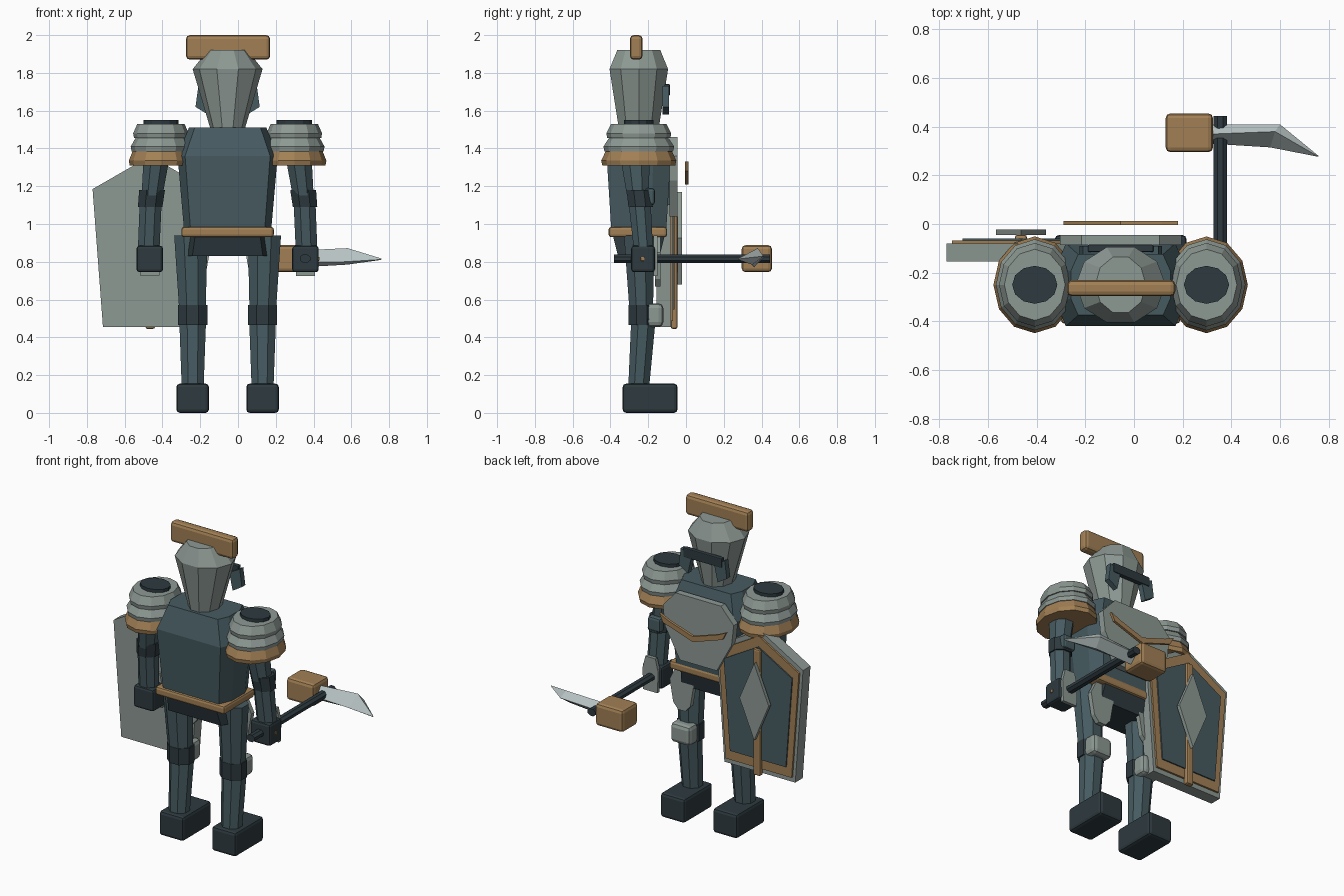
import bpy, bmesh, math
from mathutils import Vector

if "Cube" in bpy.data.objects:
    bpy.data.objects.remove(bpy.data.objects["Cube"])

CX, CY = -0.055, -0.25          # body axis


def material(name, rgb):
    m = bpy.data.materials.new(name)
    m.diffuse_color = (*rgb, 1)
    m.use_nodes = True
    m.node_tree.nodes["Principled BSDF"].inputs["Base Color"].default_value = m.diffuse_color
    return m


TEAL = material("teal cloth", (0.062, 0.105, 0.12))
DARK = material("dark leather", (0.027, 0.042, 0.05))
GRAY = material("gray steel", (0.27, 0.32, 0.295))
TAN = material("bronze", (0.36, 0.215, 0.09))
PALE = material("pale blade", (0.48, 0.55, 0.55))


def make(name, verts, faces, mat, bevel=0.0):
    me = bpy.data.meshes.new(name)
    me.from_pydata([tuple(v) for v in verts], [], faces)
    bm = bmesh.new()
    bm.from_mesh(me)
    bmesh.ops.recalc_face_normals(bm, faces=bm.faces)
    bm.to_mesh(me)
    bm.free()
    me.materials.append(mat)
    ob = bpy.data.objects.new(name, me)
    bpy.context.collection.objects.link(ob)
    if bevel:
        b = ob.modifiers.new("bevel", 'BEVEL')
        b.width, b.segments = bevel, 2
    return ob


def loft(name, rings, mat):
    """Skin closed rings of equal point count and cap both ends."""
    n = len(rings[0])
    faces = [(r * n + i, r * n + (i + 1) % n, (r + 1) * n + (i + 1) % n, (r + 1) * n + i)
             for r in range(len(rings) - 1) for i in range(n)]
    faces += [tuple(range(n)), tuple(range((len(rings) - 1) * n, len(rings) * n))]
    return make(name, [p for r in rings for p in r], faces, mat)


def ring(x, y, z, rx, ry, n, turn=0.0):
    return [(x + rx * math.cos(turn + math.tau * i / n),
             y + ry * math.sin(turn + math.tau * i / n), z) for i in range(n)]


def tube(name, levels, mat, n=8):
    """levels: (x, y, z, rx, ry) with flats facing the axes."""
    return loft(name, [ring(*l, n, math.pi / n) for l in levels], mat)


def box(name, x, y, z, mat, bevel=0.015):
    v = [(a, b, c) for a in x for b in y for c in z]
    f = [(0, 1, 3, 2), (4, 6, 7, 5), (0, 4, 5, 1), (2, 3, 7, 6), (0, 2, 6, 4), (1, 5, 7, 3)]
    return make(name, v, f, mat, bevel)


def plate(name, outline, y0, y1, mat):
    """Extrude an x-z outline along y."""
    return loft(name, [[(x, y, z) for x, z in outline] for y in (y0, y1)], mat)


def scaled(pts, s, c):
    return [(c[0] + (x - c[0]) * s, c[1] + (z - c[1]) * s) for x, z in pts]


def sym(half, cx):
    """Mirror a half outline (dx, z) about x = cx."""
    return [(cx + d, z) for d, z in half] + [(cx - d, z) for d, z in reversed(half) if d > 0]


# Helmet and crest
loft("helmet", [ring(CX, CY, z, rx, ry, 10) for z, rx, ry in
                ((1.50, 0.09, 0.11), (1.82, 0.185, 0.163), (1.92, 0.104, 0.12))], GRAY)
box("crest", (-0.275, 0.17), (-0.297, -0.23), (1.87, 2.0), TAN, 0.02)

# Visor bar with cheek guards
box("visor_bar", (-0.19, 0.08), (-0.115, -0.085), (1.68, 1.74), DARK, 0.005)
for s in (-1, 1):
    o = [(0.08, 1.69), (0.155, 1.73), (0.17, 1.62), (0.105, 1.58)]
    plate("cheek_guard", [(CX + s * d, z) for d, z in o], -0.125, -0.09, TEAL)


# Torso from chamfered rectangles
def octo(z, hx, hy):
    q = [(hx, hy * .45), (hx * .85, hy), (-hx * .85, hy), (-hx, hy * .45)]
    return [(CX + a, CY + b, z) for a, b in q + [(-a, -b) for a, b in q]]


loft("torso", [octo(0.96, 0.23, 0.145), octo(1.36, 0.265, 0.17), octo(1.51, 0.205, 0.125)], TEAL)
loft("hips", [octo(0.83, 0.22, 0.11), octo(0.95, 0.20, 0.14)], DARK)
box("belt", (-0.30, 0.19), (-0.41, -0.10), (0.93, 0.985), TAN)

# Chest plate with chevron
plate("chest_plate", sym([(0.16, 1.46), (0.25, 1.36), (0.235, 1.23), (0.13, 1.04)], CX),
      -0.087, -0.045, GRAY)
for s in (-1, 1):
    plate("chest_chevron", [(CX + s * d, z) for d, z in
                            ((0, 1.245), (0.17, 1.30), (0.235, 1.33), (0.21, 1.28), (0, 1.21))],
          -0.005, 0.012, TAN)
box("chest_mount", (CX - 0.06, CX + 0.06), (-0.12, -0.08), (1.1, 1.4), TEAL, 0)

for s in (-1, 1):
    side = "left" if s < 0 else "right"

    def X(d):
        return CX + s * d

    def span(d, w):
        return (X(d) - w, X(d) + w)

    # Pauldron tiers
    px = X(0.353)
    for name, z0, z1, r0, r1, mat in (
            ("rim", 1.31, 1.385, 0.170, 0.150, TAN), ("middle", 1.385, 1.455, 0.160, 0.135, GRAY),
            ("upper", 1.455, 1.53, 0.147, 0.125, GRAY), ("cap", 1.52, 1.55, 0.093, 0.093, DARK)):
        k = 0.84 if name == "cap" else 1.17
        b = z0 + 0.025
        rows = [(z0, r0 * 0.97), (b, r0), (z1, r1)] if name != "cap" else [(z0, r0), (z1, r1)]
        loft(f"{side}_shoulder_{name}", [ring(px, CY, z, r, r * k, 12) for z, r in rows], mat)

    # Arm, elbow, hand and gauntlet plate
    tube(f"{side}_upper_arm", [(X(.40), -.255, 1.15, .06, .062), (X(.375), -.27, 1.36, .075, .085)], TEAL)
    tube(f"{side}_forearm", [(X(.418), -.225, .86, .062, .055), (X(.405), -.25, 1.17, .063, .065)], TEAL)
    tube(f"{side}_elbow", [(X(.41), -.24, 1.09, .07, .07), (X(.40), -.25, 1.18, .074, .07)], DARK)
    box(f"{side}_elbow_guard", span(.40, .045), (-.22, -.165), (1.10, 1.19), TEAL)
    box(f"{side}_hand", span(.412, .07), (-.29, -.165), (.745, .885), DARK)
    plate(f"{side}_gauntlet_plate", sym([(.05, .725), (.055, .86), (.035, .94)], X(.412)),
          -.172, -.15, GRAY)

    # Leg, knee, tasset and foot
    tube(f"{side}_thigh", [(X(.185), -.235, .50, .074, .066), (X(.195), -.25, .94, .095, .085)], TEAL)
    tube(f"{side}_shin", [(X(.185), -.25, .14, .063, .06), (X(.185), -.225, .50, .077, .07)], TEAL)
    tube(f"{side}_knee_band", [(X(.185), -.235, .465, .084, .074), (X(.185), -.235, .57, .084, .074)], DARK)
    box(f"{side}_knee_pad", span(.185, .07), (-.22, -.12), (.455, .58), GRAY, .025)
    plate(f"{side}_tasset", sym([(.045, .93), (.085, .85), (.06, .71), (.025, .67)], X(.18)),
          -.165, -.135, GRAY)
    box(f"{side}_foot", span(.185, .086), (-.335, -.045), (0, .155), DARK, .018)

# Shield layers: slab, rim, face, spine and diamond boss
SX = -0.465
body = sym([(0, 1.36), (0.305, 1.185), (0.25, 0.455)], SX)
mid = (SX, 0.89)
plate("shield_slab", body, -0.155, -0.08, GRAY)
plate("shield_rim", scaled(body, 0.93, mid), -0.085, -0.068, TAN)
plate("shield_face", scaled(body, 0.79, mid), -0.07, -0.06, TEAL)
box("shield_spine", (SX - .025, SX + .025), (-.08, -.045), (.445, 1.25), TAN, .01)
boss = [(SX, 1.17), (SX + .103, .925), (SX, .68), (SX - .103, .925)]
plate("shield_boss", boss, -0.045, -0.022, GRAY)

# Weapon shaft, head block, blade and rivet
WX, WZ = 0.355, 0.817
loft("weapon_shaft", [[(WX + .03 * math.cos(a), y, WZ + .024 * math.sin(a))
                       for a in (math.tau * (i + .5) / 8 for i in range(8))]
                      for y in (-0.38, 0.445)], DARK)
box("weapon_block", (.13, .325), (.295, .455), (.745, .888), TAN, .02)
blade = [[(.32, .33, .80), (.32, .36, .77), (.32, .41, .82), (.32, .37, .86)],
         [(.56, .315, .80), (.58, .35, .785), (.60, .41, .83), (.58, .38, .872)],
         [(.755, .277, .812), (.757, .277, .81), (.76, .279, .815), (.757, .278, .818)]]
loft("weapon_blade", blade, PALE)
box("hand_rivet", (.42, .432), (-.24, -.22), (.805, .825), TAN, .003)
